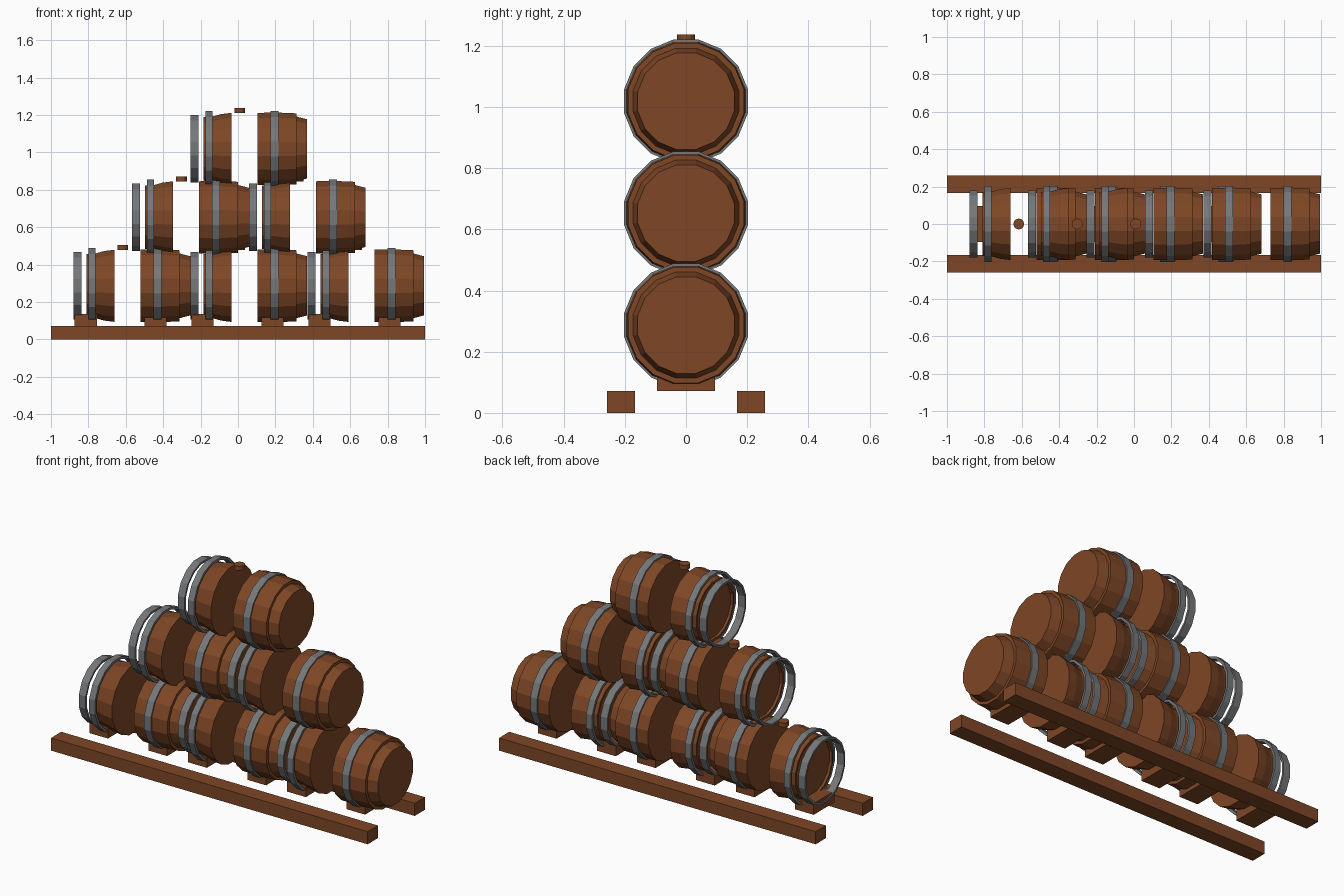
import bpy, bmesh, math

cube = bpy.data.objects.get("Cube")
if cube:
    bpy.data.objects.remove(cube, do_unlink=True)

SIDES = 16


def material(name, colour):
    mat = bpy.data.materials.new(name)
    mat.use_nodes = True
    mat.diffuse_color = colour
    mat.node_tree.nodes["Principled BSDF"].inputs["Base Color"].default_value = colour
    return mat


wood = material("brown wood", (0.21, 0.062, 0.019, 1))
iron = material("grey iron", (0.18, 0.185, 0.195, 1))


def finish(bm, name, mat):
    bmesh.ops.remove_doubles(bm, verts=bm.verts, dist=1e-5)
    bmesh.ops.recalc_face_normals(bm, faces=bm.faces)
    mesh = bpy.data.meshes.new(name)
    bm.to_mesh(mesh)
    bm.free()
    mesh.materials.append(mat)
    return mesh


def lathe(name, profile, mat, closed=False):
    """Revolve (x, radius) points around x; radii are to the flats."""
    bm = bmesh.new()
    rings = []
    for x, r in profile:
        r /= math.cos(math.pi / SIDES)
        ring = []
        for i in range(SIDES):
            a = 2 * math.pi * (i + 0.5) / SIDES
            ring.append(bm.verts.new((x, r * math.cos(a), r * math.sin(a))))
        rings.append(ring)
    pairs = list(zip(rings, rings[1:]))
    if closed:
        pairs.append((rings[-1], rings[0]))
    for a, b in pairs:
        for i in range(SIDES):
            j = (i + 1) % SIDES
            bm.faces.new((a[i], a[j], b[j], b[i]))
    if not closed:
        bm.faces.new(rings[0])
        bm.faces.new(rings[-1])
    return finish(bm, name, mat)


def hoop(name, x0, x1, r, thick):
    return lathe(name, [(x0, r), (x1, r), (x1, r - thick), (x0, r - thick)], iron, True)


def box(name, size, mat):
    bm = bmesh.new()
    bmesh.ops.create_cube(bm, size=1)
    bmesh.ops.scale(bm, vec=size, verts=bm.verts)
    return finish(bm, name, mat)


def place(name, mesh, location):
    obj = bpy.data.objects.new(name, mesh)
    obj.location = location
    bpy.context.collection.objects.link(obj)


# Barrel parts, lying along x around the barrel centre
tail = lathe("tail_half", [(-0.172, 0.155), (-0.185, 0.158), (-0.185, 0.17),
                           (-0.14, 0.172), (-0.09, 0.186), (-0.035, 0.193)], wood)
head = lathe("head_half", [(0.104, 0.193), (0.22, 0.194), (0.313, 0.19),
                           (0.313, 0.173), (0.37, 0.158)], wood)
end_hoop = hoop("end_hoop", -0.254, -0.211, 0.18, 0.012)
tail_hoop = hoop("tail_hoop", -0.174, -0.136, 0.202, 0.014)
head_hoop = hoop("head_hoop", 0.174, 0.217, 0.202, 0.014)

# Round bung floating in the gap on top
bm = bmesh.new()
bmesh.ops.create_cone(bm, cap_ends=True, segments=12, radius1=0.029, radius2=0.029, depth=0.025)
bung = finish(bm, "bung", wood)

# Three stacked rows of barrels
for row, offsets in enumerate([(-0.625, 0, 0.625), (-0.312, 0.312), (0,)]):
    z = 0.287 + 0.366 * row
    for x in offsets:
        for part in (tail, head, end_hoop, tail_hoop, head_hoop):
            place("barrel_" + part.name, part, (x, 0, z))
        place("barrel_bung", bung, (x + 0.009, 0, z + 0.205))

# Support blocks under the bottom row
block = box("support_block", (0.118, 0.19, 0.064), wood)
for x in (-0.625, 0, 0.625):
    for shift in (-0.189, 0.185):
        place("support_block", block, (x + shift, 0, 0.104))

# Two long floor beams
beam = box("floor_beam", (2, 0.092, 0.072), wood)
for side in (-1, 1):
    place("floor_beam", beam, (0, side * 0.212, 0.036))
